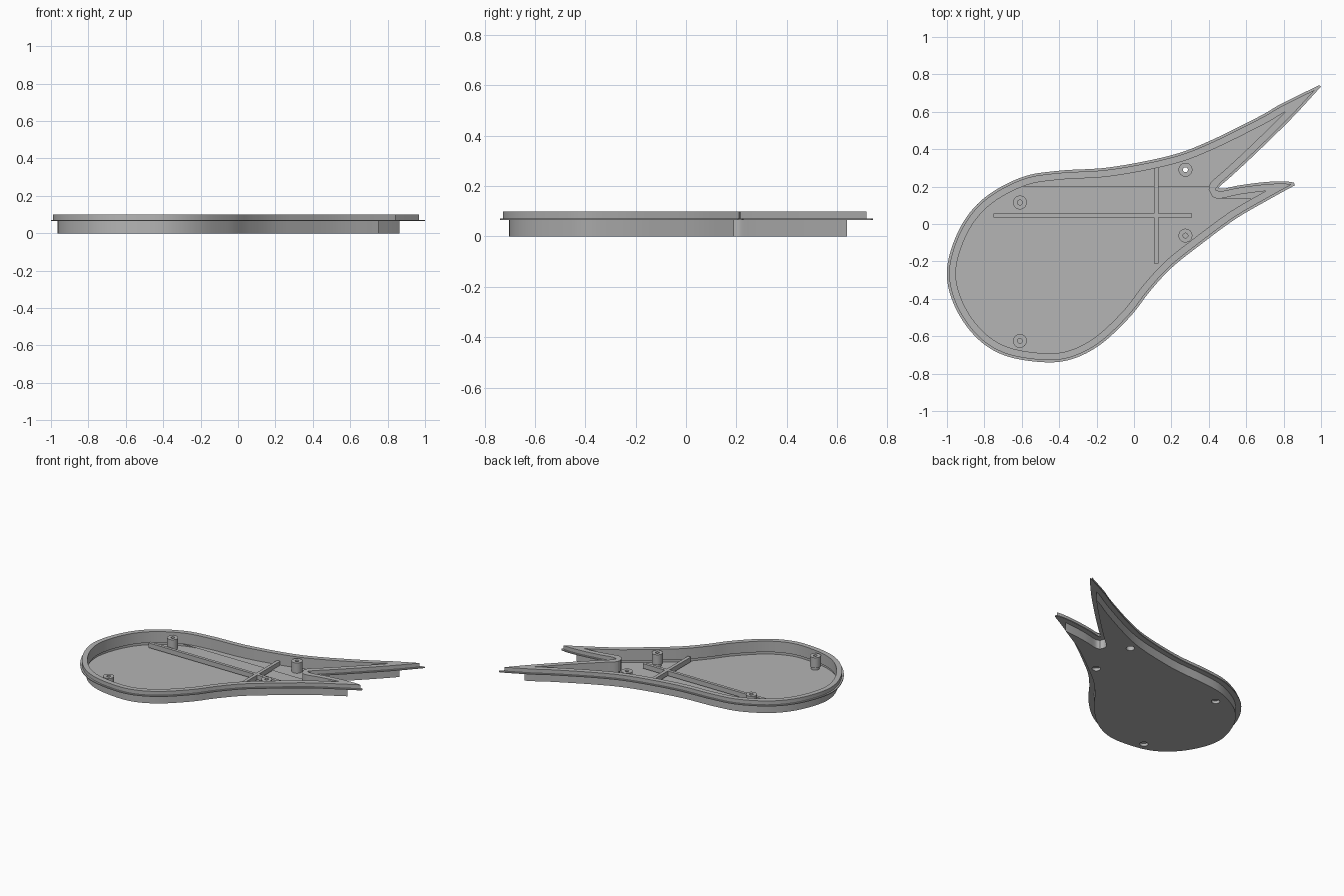
import bpy, bmesh, math
from mathutils import Vector
from mathutils.geometry import intersect_line_line_2d

cube = bpy.data.objects.get("Cube")
if cube:
    bpy.data.objects.remove(cube)

grey = bpy.data.materials.new("light grey plastic")
grey.use_nodes = True
tone = (0.46, 0.46, 0.46, 1)
grey.diffuse_color = tone
grey.node_tree.nodes["Principled BSDF"].inputs["Base Color"].default_value = tone

# Outline: round body from the long tip to the short tip, then the notch back
BODY = [(.99, .742), (.788, .643), (.67, .575), (.4, .442), (.19, .365), (-.13, .303),
        (-.4, .285), (-.6, .25), (-.8, .14), (-.93, -.02), (-1, -.24), (-.963, -.43),
        (-.85, -.6), (-.7, -.7), (-.5, -.738), (-.34, -.725), (-.18, -.645), (-.02, -.495),
        (.085, -.36), (.2, -.235), (.35, -.115), (.54, .025), (.72, .13), (.86, .207)]
NOTCH = [(.855, .222), (.8, .228), (.7, .224), (.56, .206), (.458, .184), (.449, .19),
         (.456, .2), (.52, .255), (.65, .376), (.844, .566), (1, .735)]
BOSSES = [(-.61, .115), (-.61, -.625), (.275, .29), (.275, -.062)]
STEPS = 8
FLOOR = .02
BORE, BOSS_R = .028, .037


def spline(points):
    """Smooth run through the points."""
    p = [Vector(q) for q in points]
    p = [2 * p[0] - p[1]] + p + [2 * p[-1] - p[-2]]
    out = []
    for a, b, c, d in zip(p, p[1:], p[2:], p[3:]):
        for s in range(STEPS):
            t = s / STEPS
            out.append(b + (c - a) * t / 2 + (a - 2.5 * b + 2 * c - d / 2) * t * t
                       + (1.5 * (b - c) + (d - a) / 2) * t ** 3)
    return out + [p[-2]]


def inset(run, d):
    """Shift a run to its left."""
    out = []
    for i, v in enumerate(run):
        t = (run[min(i + 1, len(run) - 1)] - run[max(i - 1, 0)]).normalized()
        out.append(v + Vector((-t.y, t.x)) * d)
    return out


def crossing(p, q):
    for i in range(len(p) - 1):
        for j in range(len(q) - 1):
            hit = intersect_line_line_2d(p[i], p[i + 1], q[j], q[j + 1])
            if hit:
                return i, j, hit
    return None


def trim(p, q):
    """Cut the end of p and the start of q where they cross."""
    hit = crossing(p, q)
    if hit:
        i, j, x = hit
        return p[:i + 1] + [x], [x] + q[j + 1:]
    return p, q


def resample(run, n):
    total = sum((b - a).length for a, b in zip(run, run[1:]))
    out, walked, k = [], 0, 0
    for s in range(n):
        goal = total * s / (n - 1)
        while k < len(run) - 2 and walked + (run[k + 1] - run[k]).length < goal:
            walked += (run[k + 1] - run[k]).length
            k += 1
        size = (run[k + 1] - run[k]).length or 1
        out.append(run[k].lerp(run[k + 1], min(1, (goal - walked) / size)))
    return out


body, notch = spline(BODY), spline(NOTCH)
mid, deep = len(body) // 2, 5 * STEPS


def contour(d):
    a, b = inset(body, d), inset(notch, d)
    first, second = a[:mid + 1], a[mid:]
    low, high = b[:deep + 1], b[deep:]
    second, low = trim(second, low)
    high, first = trim(high, first)
    return (resample(first, 90)[:-1] + resample(second, 90)
            + resample(low, 45)[:-1] + resample(high, 50))


def loop_edges(bm, verts):
    return [bm.edges.get(e) or bm.edges.new(e) for e in zip(verts, verts[1:] + verts[:1])]


def bridge(bm, rings):
    for r, s in zip(rings, rings[1:]):
        for i in range(len(r)):
            j = (i + 1) % len(r)
            bm.faces.new((r[i], r[j], s[j], s[i]))


def circle(bm, x, y, r, z, n=32):
    return [bm.verts.new((x + r * math.cos(math.tau * i / n),
                          y + r * math.sin(math.tau * i / n), z)) for i in range(n)]


def finish(bm, name):
    bmesh.ops.recalc_face_normals(bm, faces=bm.faces)
    mesh = bpy.data.meshes.new(name)
    bm.to_mesh(mesh)
    bm.free()
    mesh.materials.append(grey)
    ob = bpy.data.objects.new(name, mesh)
    bpy.context.collection.objects.link(ob)
    bpy.ops.object.select_all(action="DESELECT")
    ob.select_set(True)
    bpy.context.view_layer.objects.active = ob
    bpy.ops.object.shade_smooth_by_angle(angle=math.radians(30))
    return ob


# Tray: wall, thin flange and raised lip as stacked contours
bm = bmesh.new()
profile = [(.037, 0), (.037, .065), (0, .065), (0, .072), (.012, .072),
           (.012, .1), (.048, .1), (.048, FLOOR)]
rings = [[bm.verts.new((p.x, p.y, z)) for p in contour(d)] for d, z in profile]
bridge(bm, rings)
bmesh.ops.remove_doubles(bm, verts=bm.verts, dist=1e-5)

# Underside and floor, left open where the screw bosses pass
for z, radius, up in ((0, BORE, -1), (FLOOR, BOSS_R, 1)):
    rim = [e for e in bm.edges if e.is_boundary
           and all(abs(v.co.z - z) < 1e-4 for v in e.verts)]
    for x, y in BOSSES:
        rim += loop_edges(bm, circle(bm, x, y, radius, z))
    bmesh.ops.triangle_fill(bm, edges=rim, use_beauty=True, normal=(0, 0, up))
finish(bm, "tray")

# Hollow screw bosses, counterbored from below
for k, (x, y) in enumerate(BOSSES):
    bm = bmesh.new()
    section = [(BORE, 0), (BORE, .07), (.013, .07), (.013, .095), (BOSS_R, .095), (BOSS_R, FLOOR)]
    bridge(bm, [circle(bm, x, y, r, z) for r, z in section])
    finish(bm, f"screw_boss_{k + 1}")

# Crossed stiffening ribs on the floor
bm = bmesh.new()
x0, x1, y0, y1 = .108, .132, .034, .056
corners = [(-.75, y0), (x0, y0), (x0, -.212), (x1, -.212), (x1, y0), (.31, y0),
           (.31, y1), (x1, y1), (x1, .3), (x0, .3), (x0, y1), (-.75, y1)]
base = [[bm.verts.new((x, y, z)) for x, y in corners] for z in (FLOOR - .005, .05)]
bridge(bm, base)
for ring in base:
    bm.faces.new(ring)
finish(bm, "cross_ribs")
